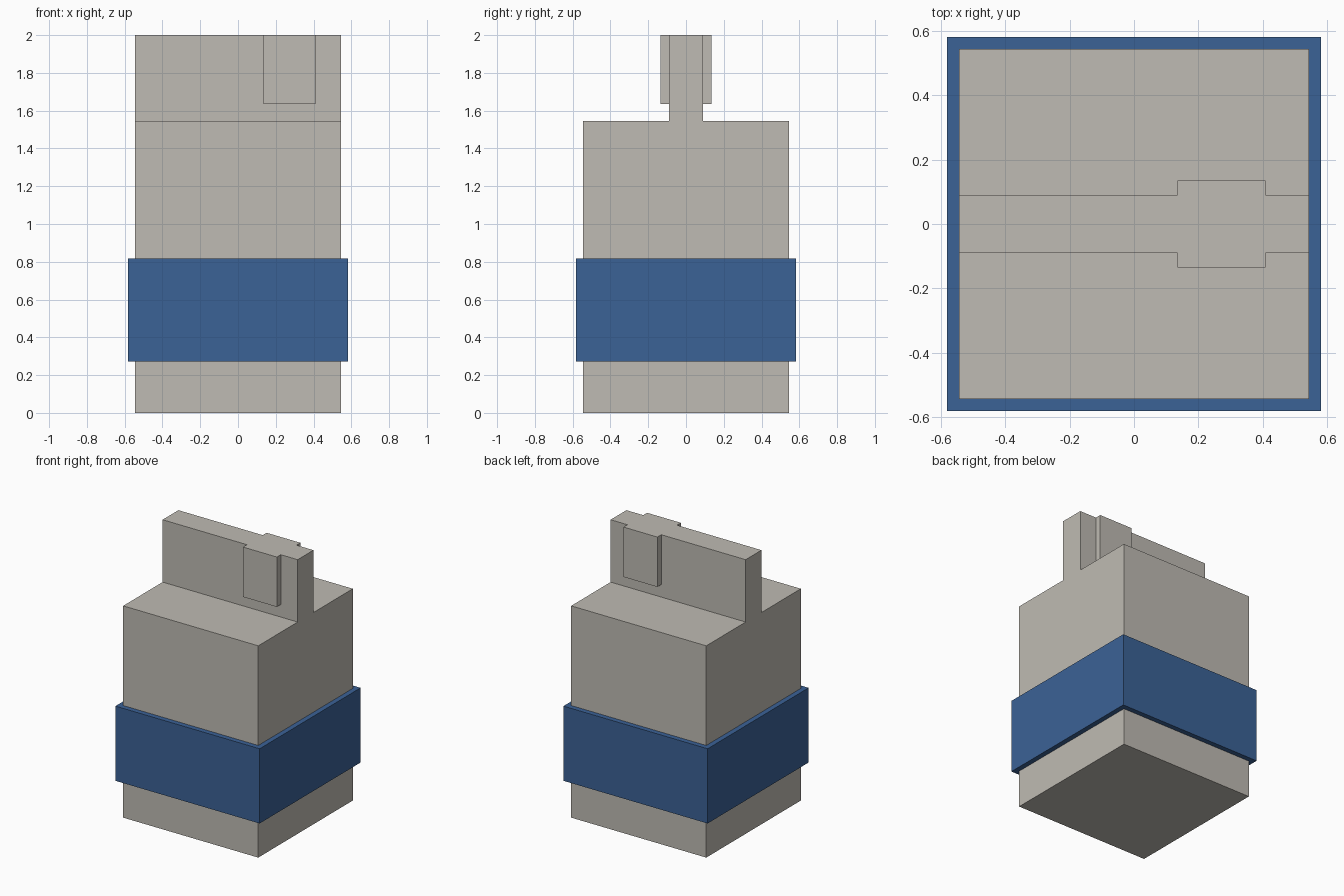
import bpy
import bmesh

cube = bpy.data.objects.get("Cube")
if cube:
    bpy.data.objects.remove(cube, do_unlink=True)


def make_material(name, rgb):
    mat = bpy.data.materials.new(name)
    mat.use_nodes = True
    color = (*rgb, 1.0)
    mat.diffuse_color = color
    bsdf = next(n for n in mat.node_tree.nodes if n.type == "BSDF_PRINCIPLED")
    bsdf.inputs["Base Color"].default_value = color
    return mat


def extrude_profile(name, profile, offset, axis, mat):
    """Solid made by sweeping a closed outline along one axis."""
    bm = bmesh.new()
    face = bm.faces.new([bm.verts.new(p) for p in profile])
    swept = bmesh.ops.extrude_face_region(bm, geom=[face])
    verts = [v for v in swept["geom"] if isinstance(v, bmesh.types.BMVert)]
    vec = [offset if i == axis else 0.0 for i in range(3)]
    bmesh.ops.translate(bm, verts=verts, vec=vec)
    # The starting cap stays in place when the region is extruded
    if not face.is_valid or len(bm.faces) < len(profile) + 2:
        bmesh.ops.holes_fill(bm, edges=[e for e in bm.edges if e.is_boundary])
    bmesh.ops.recalc_face_normals(bm, faces=bm.faces)
    mesh = bpy.data.meshes.new(name)
    bm.to_mesh(mesh)
    bm.free()
    mesh.materials.append(mat)
    obj = bpy.data.objects.new(name, mesh)
    bpy.context.scene.collection.objects.link(obj)
    return obj


def box(name, low, high, mat):
    (x0, y0, z0), (x1, y1, z1) = low, high
    outline = [(x0, y0, z0), (x1, y0, z0), (x1, y1, z0), (x0, y1, z0)]
    return extrude_profile(name, outline, z1 - z0, 2, mat)


stone = make_material("warm grey", (0.521, 0.497, 0.451))
blue = make_material("blue", (0.044, 0.122, 0.305))

HALF = 0.545      # body half width
SHOULDER = 1.545  # top of the block
FIN = 0.091       # fin half thickness
TOP = 2.0

# Block and upright fin share one stepped outline, swept across the width
half_outline = [(HALF, 0), (HALF, SHOULDER), (FIN, SHOULDER), (FIN, TOP)]
outline = half_outline + [(-y, z) for y, z in reversed(half_outline)]
extrude_profile("body", [(-HALF, y, z) for y, z in outline], 2 * HALF, 0, stone)

# Raised pads on both faces of the fin
pads = box("fin_pads", (0.136, FIN, 1.636), (0.409, 0.136, TOP), stone)
mirror = pads.modifiers.new("Mirror", "MIRROR")
mirror.use_axis = (False, True, False)

# Band wrapped around the block
BAND = 0.582
box("band", (-BAND, -BAND, 0.273), (BAND, BAND, 0.818), blue)
